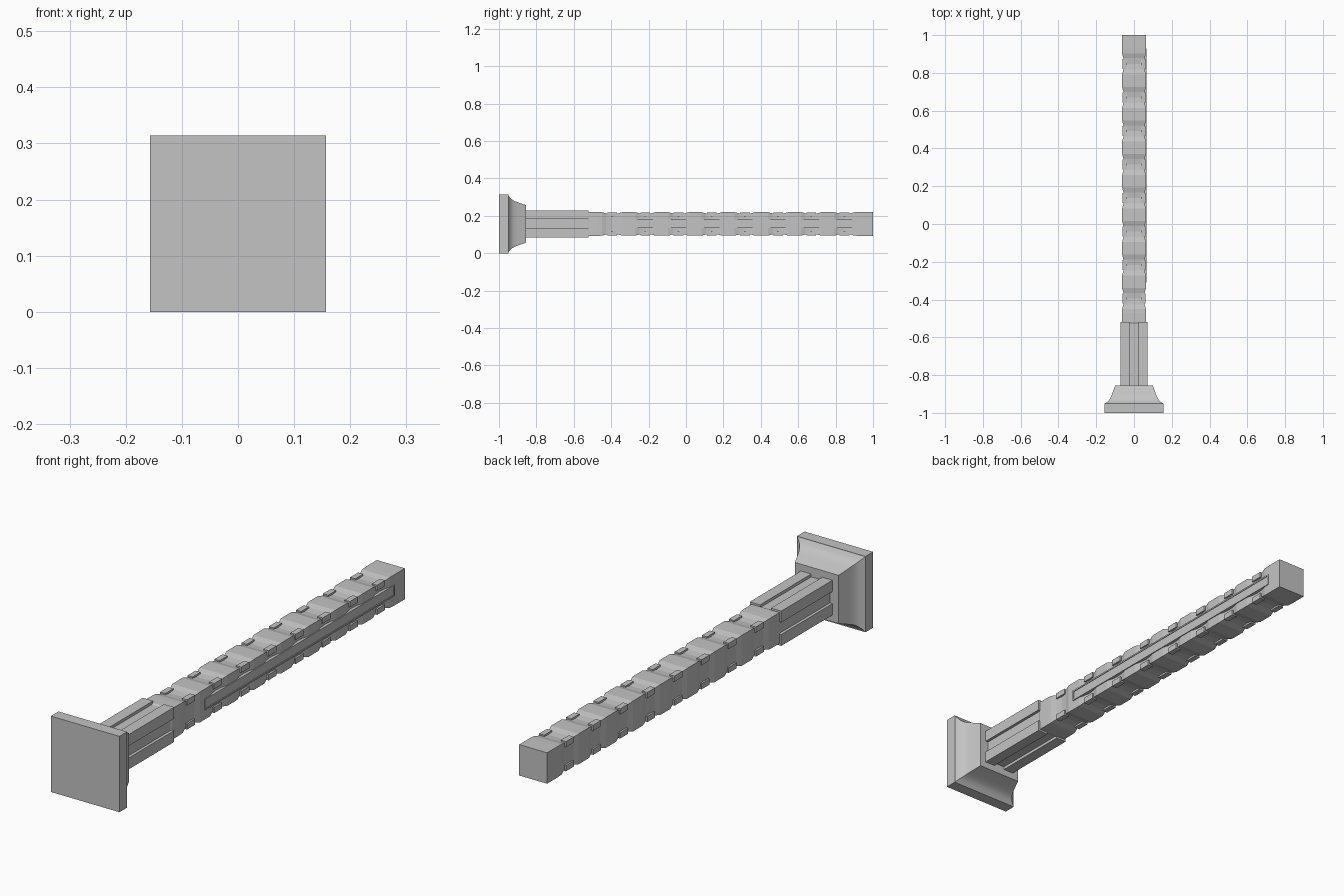
import bpy, bmesh

if "Cube" in bpy.data.objects:
    bpy.data.objects.remove(bpy.data.objects["Cube"])

CZ = 0.157      # height of the long axis
PITCH = 0.1775  # spacing of the corner blocks
DIPS = [-0.395 + PITCH * i for i in range(8)]

stone = bpy.data.materials.new("grey stone")
stone.diffuse_color = (0.55, 0.55, 0.55, 1)
stone.use_nodes = True
stone.node_tree.nodes["Principled BSDF"].inputs["Base Color"].default_value = stone.diffuse_color


def finish(name, bm, smooth=False):
    bmesh.ops.recalc_face_normals(bm, faces=bm.faces)
    me = bpy.data.meshes.new(name)
    bm.to_mesh(me)
    bm.free()
    me.materials.append(stone)
    ob = bpy.data.objects.new(name, me)
    bpy.context.collection.objects.link(ob)
    if smooth:
        bpy.ops.object.select_all(action='DESELECT')
        ob.select_set(True)
        bpy.context.view_layer.objects.active = ob
        bpy.ops.object.shade_smooth_by_angle(angle=0.6)
    return ob


def square_loft(name, profile, smooth=False):
    """Square sections along y from (y, half width) pairs."""
    bm = bmesh.new()
    rings = [[bm.verts.new((sx * h, y, CZ + sz * h))
              for sx, sz in ((-1, -1), (1, -1), (1, 1), (-1, 1))] for y, h in profile]
    for a, b in zip(rings, rings[1:]):
        for i in range(4):
            j = (i + 1) % 4
            bm.faces.new((a[i], a[j], b[j], b[i]))
    bm.faces.new(rings[0])
    bm.faces.new(rings[-1])
    return finish(name, bm, smooth)


def add_box(bm, x, y, z):
    vs = [bm.verts.new((a, b, c)) for a in x for b in y for c in z]
    for f in ((0, 1, 3, 2), (4, 5, 7, 6), (0, 1, 5, 4), (2, 3, 7, 6), (0, 2, 6, 4), (1, 3, 7, 5)):
        bm.faces.new([vs[i] for i in f])


def corner_boxes(name, spans, inner, outer):
    """Boxes on all four long edges, repeated over the y spans."""
    bm = bmesh.new()
    for span in spans:
        for sx in (-1, 1):
            for sz in (-1, 1):
                add_box(bm, (sx * inner, sx * outer), span,
                        (CZ + sz * inner, CZ + sz * outer))
    return finish(name, bm)


# Square base plate and concave moulding
square_loft("base_plate", [(-1, 0.157), (-0.95, 0.157)])
square_loft("base_moulding", [(-0.95, 0.154), (-0.943, 0.143), (-0.935, 0.134), (-0.925, 0.127),
                              (-0.913, 0.121), (-0.9, 0.116), (-0.855, 0.1)], True)

# Four corner posts at the foot of the shaft
corner_boxes("corner_posts", [(-0.86, -0.52)], 0.025, 0.072)

# Shaft with shallow dips along its length
profile = [(-0.86, 0.06), (-0.53, 0.06), (-0.52, 0.064), (-0.47, 0.064)]
for d in DIPS:
    profile += [(d - 0.055, 0.063), (d - 0.03, 0.056), (d, 0.053), (d + 0.03, 0.056), (d + 0.055, 0.063)]
profile += [(0.93, 0.064), (1, 0.064)]
square_loft("shaft", profile)

# Corner blocks sitting in the dips
corner_boxes("corner_blocks", [(d - 0.026, d + 0.026) for d in DIPS], 0.038, 0.0615)

# Long framed panel on the right side
bm = bmesh.new()
y0, y1, h, t = -0.31, 0.93, 0.023, 0.006
for s in (-1, 1):
    add_box(bm, (0.045, 0.067), (y0, y1), (CZ + s * h, CZ + s * (h - t)))
for y in ((y0, y0 + t), (y1 - t, y1)):
    add_box(bm, (0.045, 0.067), y, (CZ - h + t, CZ + h - t))
add_box(bm, (0.045, 0.0645), (y0 + t, y1 - t), (CZ - h + t, CZ + h - t))
finish("side_panel", bm)
